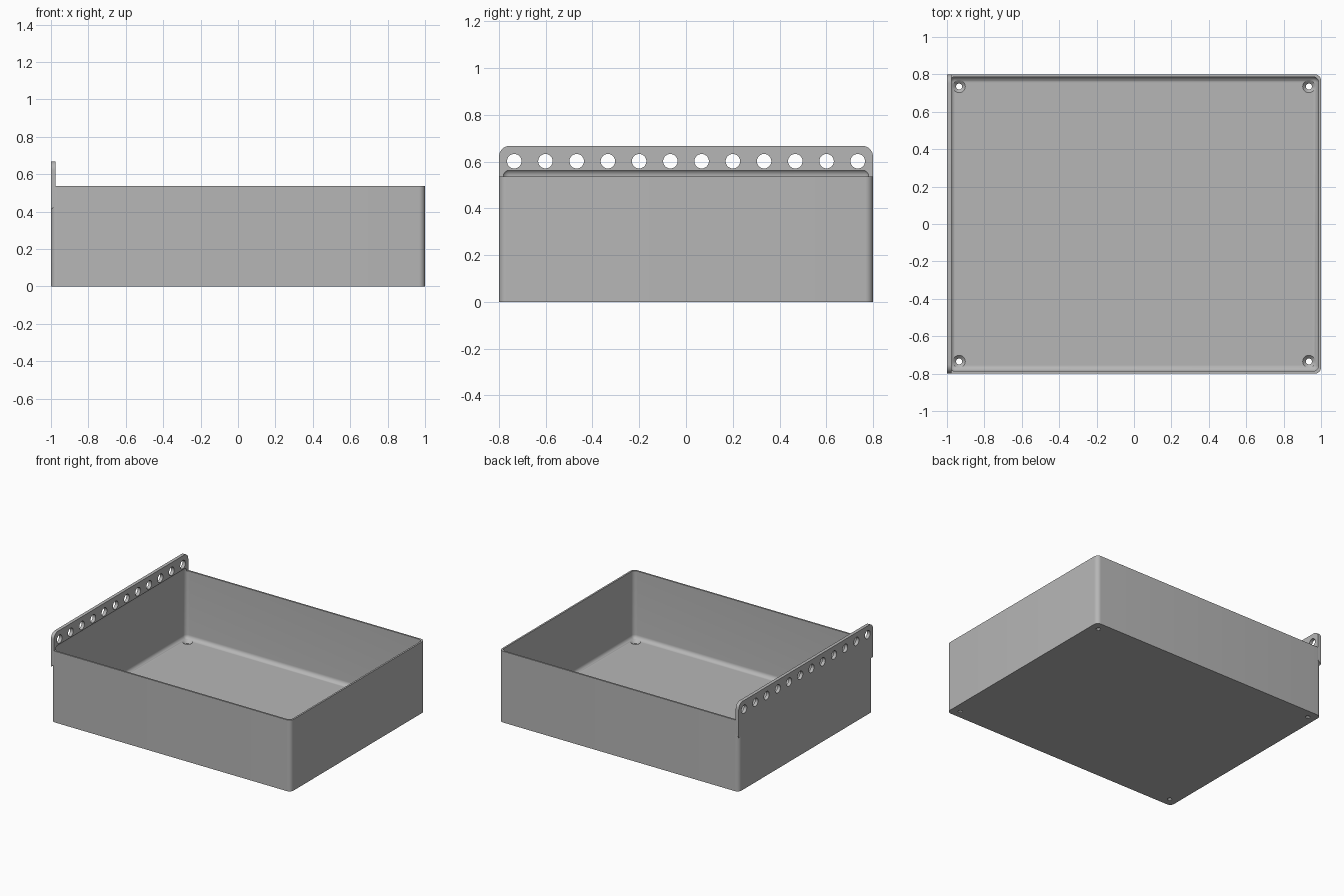
import bpy
import bmesh
from mathutils import Matrix, Vector

cube = bpy.data.objects.get("Cube")
if cube:
    bpy.data.objects.remove(cube)

HEIGHT, WALL, FLOOR, ROUND = 0.537, 0.013, 0.027, 0.033
PLATE_X, PLATE_TOP = -0.975, 0.668

grey = bpy.data.materials.new("grey")
grey.use_nodes = True
grey.diffuse_color = (0.47, 0.47, 0.47, 1)
grey.node_tree.nodes["Principled BSDF"].inputs["Base Color"].default_value = grey.diffuse_color


def finish(bm, name):
    bmesh.ops.recalc_face_normals(bm, faces=bm.faces)
    mesh = bpy.data.meshes.new(name)
    bm.to_mesh(mesh)
    bm.free()
    mesh.materials.append(grey)
    obj = bpy.data.objects.new(name, mesh)
    bpy.context.collection.objects.link(obj)
    return obj


def box(low, high):
    low, high = Vector(low), Vector(high)
    bm = bmesh.new()
    place = Matrix.Translation((low + high) / 2) @ Matrix.Diagonal((*(high - low), 1))
    bmesh.ops.create_cube(bm, size=1, matrix=place)
    return bm


def along(edge, axis):
    return abs((edge.verts[0].co - edge.verts[1].co).normalized()[axis]) > 0.9


def bevel(bm, edges, radius):
    bmesh.ops.bevel(bm, geom=list(edges), offset=radius, segments=8,
                    profile=0.5, affect='EDGES', clamp_overlap=True)


def cone(bm, place, r1, r2, depth):
    bmesh.ops.create_cone(bm, cap_ends=True, segments=32, radius1=r1,
                          radius2=r2, depth=depth, matrix=place)


def combine(target, other, operation):
    mod = target.modifiers.new(operation.title(), 'BOOLEAN')
    mod.operation, mod.object, mod.solver = operation, other, 'EXACT'
    bpy.context.view_layer.objects.active = target
    bpy.ops.object.modifier_apply(modifier=mod.name)
    bpy.data.objects.remove(other)


# Tray body with rounded upright corners
bm = box((-1, -0.8, 0), (1, 0.8, HEIGHT))
bevel(bm, [e for e in bm.edges if along(e, 2)], ROUND)
tray = finish(bm, "storage_tray")

# Hanging plate along one side, with sloped underside and rounded top corners
bm = box((-1, -0.8, 0.41), (PLATE_X, 0.8, PLATE_TOP))
for v in bm.verts:
    if v.co.z < 0.5 and v.co.x > -0.99:
        v.co.z += 0.025
bevel(bm, [e for e in bm.edges if along(e, 0) and e.verts[0].co.z > 0.6], 0.047)
combine(tray, finish(bm, "hanging_plate"), 'UNION')

# Hollow inside, rounded on every edge, slightly undercutting the plate
bm = box((-1 + WALL, -0.8 + WALL, FLOOR), (1 - WALL, 0.8 - WALL, 0.569))
bevel(bm, bm.edges, 0.03)
combine(tray, finish(bm, "hollow_cutter"), 'DIFFERENCE')

# Row of hanging holes
bm = bmesh.new()
for i in range(12):
    y = (i - 5.5) * 0.1336
    cone(bm, Matrix.Translation((-1, y, 0.602)) @ Matrix.Rotation(1.570796, 4, 'Y'),
         0.031, 0.031, 0.2)
combine(tray, finish(bm, "hanging_hole_cutter"), 'DIFFERENCE')

# Countersunk screw holes in the floor
for x in (-0.935, 0.935):
    for y in (-0.735, 0.735):
        bm = bmesh.new()
        cone(bm, Matrix.Translation((x, y, 0)), 0.016, 0.016, 0.2)
        combine(tray, finish(bm, "screw_hole_cutter"), 'DIFFERENCE')
        bm = bmesh.new()
        cone(bm, Matrix.Translation((x, y, FLOOR - 0.005)), 0.013, 0.043, 0.03)
        combine(tray, finish(bm, "countersink_cutter"), 'DIFFERENCE')

bpy.ops.object.select_all(action='DESELECT')
tray.select_set(True)
bpy.context.view_layer.objects.active = tray
bpy.ops.object.shade_smooth_by_angle(angle=0.52)
